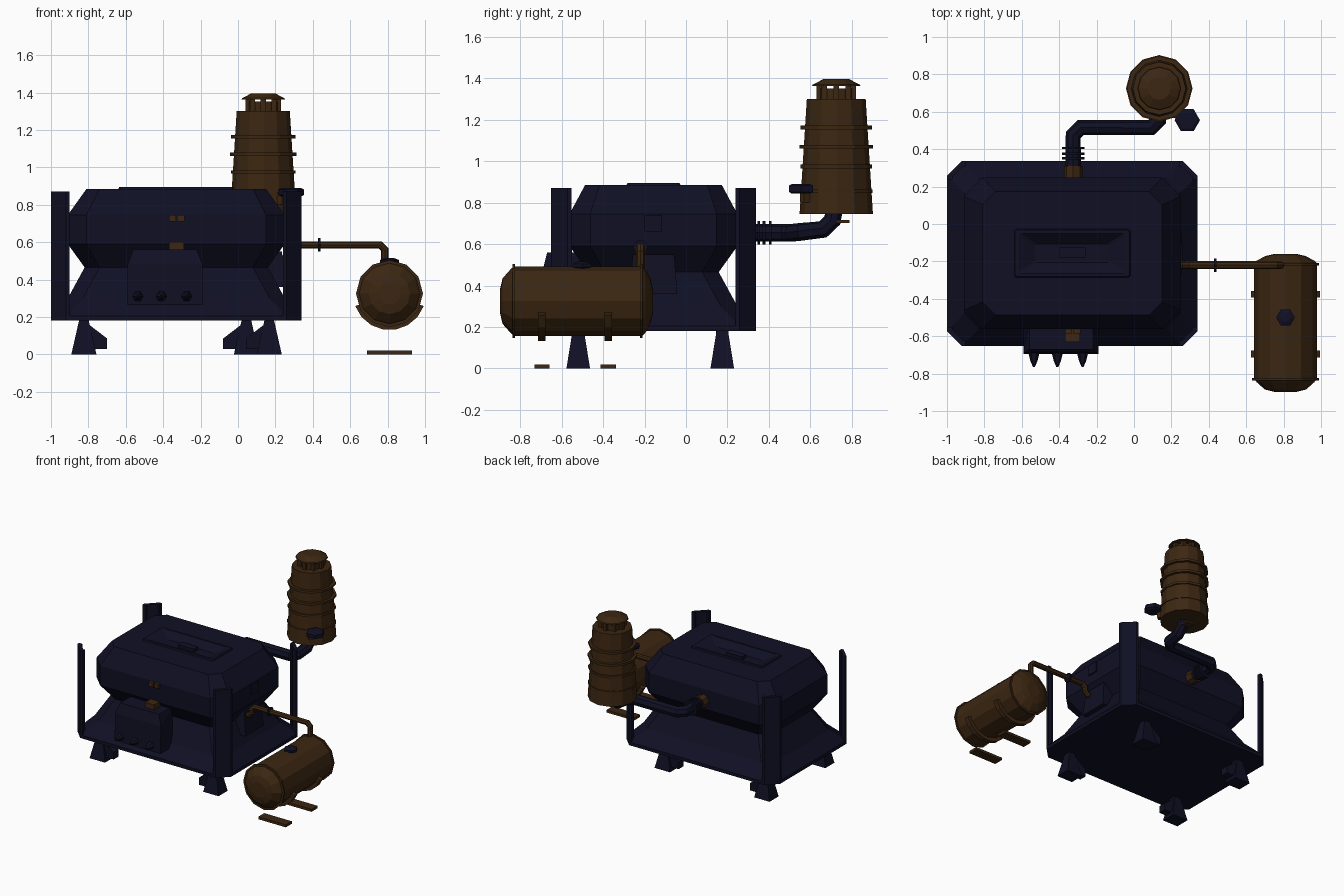
import bpy, bmesh, math
from mathutils import Vector

if "Cube" in bpy.data.objects:
    bpy.data.objects.remove(bpy.data.objects["Cube"])

def material(name, col):
    m = bpy.data.materials.new(name)
    m.diffuse_color = (*col, 1)
    m.use_nodes = True
    m.node_tree.nodes["Principled BSDF"].inputs["Base Color"].default_value = m.diffuse_color
    return m

NAVY = material("dark navy iron", (0.005, 0.005, 0.018))
BROWN = material("dark brown copper", (0.045, 0.02, 0.006))
CX, CY = -0.33, -0.157   # centre of the main casing

def finish(name, bm, mat):
    bmesh.ops.recalc_face_normals(bm, faces=bm.faces)
    me = bpy.data.meshes.new(name)
    bm.to_mesh(me)
    bm.free()
    me.materials.append(mat)
    ob = bpy.data.objects.new(name, me)
    bpy.context.collection.objects.link(ob)
    return ob

def loft(name, rings, mat):
    """Skin a stack of equal-length point rings and cap both ends."""
    bm = bmesh.new()
    vs = [[bm.verts.new(p) for p in r] for r in rings]
    n = len(vs[0])
    for a, b in zip(vs, vs[1:]):
        for i in range(n):
            bm.faces.new((a[i], a[(i + 1) % n], b[(i + 1) % n], b[i]))
    bm.faces.new(vs[0])
    bm.faces.new(vs[-1])
    return finish(name, bm, mat)

def hull(name, pts, mat):
    bm = bmesh.new()
    for p in pts:
        bm.verts.new(p)
    res = bmesh.ops.convex_hull(bm, input=bm.verts)
    junk = [v for v in bm.verts if not v.link_faces]
    bmesh.ops.delete(bm, geom=junk, context='VERTS')
    return finish(name, bm, mat)

def box(name, x, y, z, mat):
    return hull(name, [(a, b, c) for a in x for b in y for c in z], mat)

def octagon(hx, hy, c, z):
    q = [(hx, hy - c), (hx - c, hy), (c - hx, hy), (-hx, hy - c),
         (-hx, c - hy), (c - hx, -hy), (hx - c, -hy), (hx, c - hy)]
    return [(CX + x, CY + y, z) for x, y in q]

def turned(name, centre, axis, profile, mat, sides=12):
    """Lathe: profile is (radius, distance along axis)."""
    q = Vector((0, 0, 1)).rotation_difference(Vector(axis))
    c = Vector(centre)
    rings = [[c + q @ Vector((r * math.cos(2 * math.pi * i / sides),
                              r * math.sin(2 * math.pi * i / sides), h))
              for i in range(sides)] for r, h in profile]
    return loft(name, rings, mat)

def pipe(name, pts, radius, mat, cut):
    """Octagonal pipe with bevelled corners."""
    pts = [Vector(p) for p in pts]
    path = [pts[0]]
    for a, b, c in zip(pts, pts[1:], pts[2:]):
        path += [b + (a - b).normalized() * cut, b + (c - b).normalized() * cut]
    path.append(pts[-1])
    cu = bpy.data.curves.new(name, 'CURVE')
    cu.dimensions = '3D'
    cu.bevel_depth, cu.bevel_resolution, cu.use_fill_caps = radius, 2, True
    sp = cu.splines.new('POLY')
    sp.points.add(len(path) - 1)
    for p, v in zip(sp.points, path):
        p.co = (*v, 1)
    cu.materials.append(mat)
    ob = bpy.data.objects.new(name, cu)
    bpy.context.collection.objects.link(ob)
    bpy.ops.object.select_all(action='DESELECT')
    ob.select_set(True)
    bpy.context.view_layer.objects.active = ob
    bpy.ops.object.convert(target='MESH')
    for p in bpy.context.object.data.polygons:
        p.use_smooth = False

# Casing: flared base, pinched waist, bulging lid and sunken top recess
loft("casing", [octagon(*a) for a in (
    (0.67, 0.495, 0.08, 0.18), (0.67, 0.495, 0.08, 0.205), (0.58, 0.405, 0.08, 0.30),
    (0.49, 0.315, 0.08, 0.465), (0.58, 0.405, 0.10, 0.59), (0.58, 0.405, 0.10, 0.745),
    (0.48, 0.33, 0.07, 0.885), (0.31, 0.13, 0.01, 0.885), (0.305, 0.125, 0.01, 0.895),
    (0.285, 0.107, 0.01, 0.895), (0.20, 0.05, 0.01, 0.85))], NAVY)
box("lid_handle", (-0.40, -0.26), (-0.178, -0.125), (0.84, 0.875), NAVY)

# Angled corner posts
PLAN = [(0.1, 0), (0.08, 0), (0, 0.08), (0, 0.1), (0.03, 0.1), (0.03, 0.085),
        (0.085, 0.03), (0.1, 0.03)]
for sx in (-1, 1):
    for sy in (-1, 1):
        loft("corner_post", [[(CX + sx * (0.67 - a), CY + sy * (0.495 - b), z)
                              for a, b in PLAN] for z in (0.18, 0.87)], NAVY)

# Splayed feet with a toe pointing inward
for x, y, s in ((-0.824, -0.52, 1), (-0.824, 0.175, 1), (0.167, -0.52, -1), (0.045, 0.175, -1)):
    pts = [(x + a * 0.067, y + b * 0.057, 0) for a in (-1, 1) for b in (-1, 1)]
    pts += [(x + a * 0.025, y + b * 0.027, 0.185) for a in (-1, 1) for b in (-1, 1)]
    hull("foot", pts, NAVY)
    hull("foot_toe", [(x + s * a, y + b * 0.03, z) for b in (-1, 1)
                      for a, z in ((0.0, 0.18), (0.0, 0.03), (0.124, 0.03), (0.124, 0.085))], NAVY)

# Front chute with claws and brown latches
hull("front_chute", [(-0.39 + a * w, y, z) for a in (-1, 1) for w, y, z in (
    (0.17, -0.67, 0.56), (0.17, -0.5, 0.56), (0.20, -0.69, 0.48),
    (0.20, -0.695, 0.265), (0.20, -0.55, 0.265))], NAVY)
for x in (-0.535, -0.41, -0.275):
    turned("chute_claw", (x, -0.68, 0.31), (0, -1, 0), [(0.032, 0), (0.02, 0.05), (0.005, 0.085)], NAVY, 6)
box("chute_latch", (-0.37, -0.29), (-0.63, -0.55), (0.56, 0.60), BROWN)
for x in (-0.35, -0.305):
    box("lid_latch", (x - 0.02, x + 0.018), (-0.585, -0.55), (0.71, 0.745), BROWN)

# Plates on the right side
box("side_square_plate", (0.2, 0.26), (-0.2, -0.115), (0.66, 0.74), NAVY)
hull("side_outlet", [(x, -0.157 + s * w, z) for s in (-1, 1) for x, w, z in (
    (0.15, 0.10, 0.55), (0.235, 0.10, 0.55), (0.15, 0.115, 0.36), (0.255, 0.115, 0.36))], NAVY)

# Lying tank
TX, TZ = 0.81, 0.325
turned("lying_tank", (TX, 0, TZ), (0, 1, 0), [
    (0.06, -0.897), (0.11, -0.885), (0.155, -0.845), (0.168, -0.83), (0.168, -0.21),
    (0.155, -0.197), (0.11, -0.172), (0.06, -0.16)], BROWN)
for y in (-0.83, -0.215):
    turned("tank_end_ring", (TX, y - 0.006, TZ), (0, 1, 0), [(0.179, 0), (0.179, 0.012)], BROWN)
for y in (-0.695, -0.375):
    arc = [math.radians(200 + 20 * i) for i in range(8)]
    prof = [(0.195, a) for a in arc] + [(0.155, a) for a in reversed(arc)]
    loft("tank_cradle", [[(TX + r * math.cos(a), y + d, TZ + r * math.sin(a)) for r, a in prof]
                         for d in (-0.018, 0.018)], BROWN)
    box("floor_pad", (0.69, 0.93), (y - 0.037, y + 0.037), (0, 0.02), BROWN)
turned("tank_filler_cap", (TX, -0.5, 0.47), (0, 0, 1), [(0.03, 0), (0.05, 0.02), (0.05, 0.035), (0.025, 0.045)], NAVY, 6)

# Thin pipe from casing to lying tank
pipe("feed_pipe", [(0.18, -0.22, 0.51), (0.275, -0.22, 0.51), (0.275, -0.22, 0.585),
                   (0.785, -0.22, 0.585), (0.785, -0.22, 0.46)], 0.021, BROWN, 0.025)
turned("feed_pipe_ring", (0.428, -0.22, 0.585), (1, 0, 0), [(0.036, 0), (0.036, 0.013)], NAVY, 8)

# Standing tank with hoops, vented neck and cap
SX, SY = 0.135, 0.725
turned("standing_tank", (SX, SY, 0), (0, 0, 1), [(0.177, 0.745), (0.142, 1.30)], BROWN)
for z, r in ((0.855, 0.176), (0.975, 0.173), (1.07, 0.178), (1.163, 0.173)):
    turned("tank_hoop", (SX, SY, z - 0.009), (0, 0, 1), [(r, 0), (r, 0.018)], BROWN)
turned("tank_neck", (SX, SY, 0), (0, 0, 1), [(0.08, 1.29), (0.08, 1.352)], BROWN)
for i in range(8):
    a = math.pi / 4 * i
    x, y = SX + 0.082 * math.cos(a), SY + 0.082 * math.sin(a)
    box("neck_rib", (x - 0.014, x + 0.014), (y - 0.014, y + 0.014), (1.29, 1.37), BROWN)
turned("tank_cap", (SX, SY, 0), (0, 0, 1), [(0.117, 1.362), (0.113, 1.37), (0.062, 1.396)], BROWN)

# Tap beside the standing tank, and a small plate under it
hull("tap_stem", [(x, y, z) for x, y in ((0.18, 0.60), (0.23, 0.62), (0.26, 0.57), (0.235, 0.55))
                  for z in (0.80, 0.865)], BROWN)
turned("tap_wheel", (0.285, 0.555, 0), (0, 0, 1), [(0.05, 0.843), (0.068, 0.852), (0.068, 0.882), (0.05, 0.89)], NAVY, 6)
box("under_plate", (0.10, 0.17), (0.71, 0.79), (0.703, 0.717), BROWN)

# Thick pipe from casing back to standing tank
pipe("exhaust_pipe", [(-0.325, 0.15, 0.655), (-0.325, 0.515, 0.655), (0.13, 0.515, 0.655),
                      (0.135, 0.70, 0.675), (0.135, 0.715, 0.77)], 0.043, NAVY, 0.04)
for y in (0.345, 0.37, 0.40):
    turned("exhaust_flange", (-0.325, y, 0.655), (0, 1, 0), [(0.06, 0), (0.06, 0.013)], NAVY, 10)
turned("exhaust_collar", (-0.325, 0.22, 0.655), (0, 1, 0), [(0.05, 0), (0.05, 0.09)], BROWN, 8)
